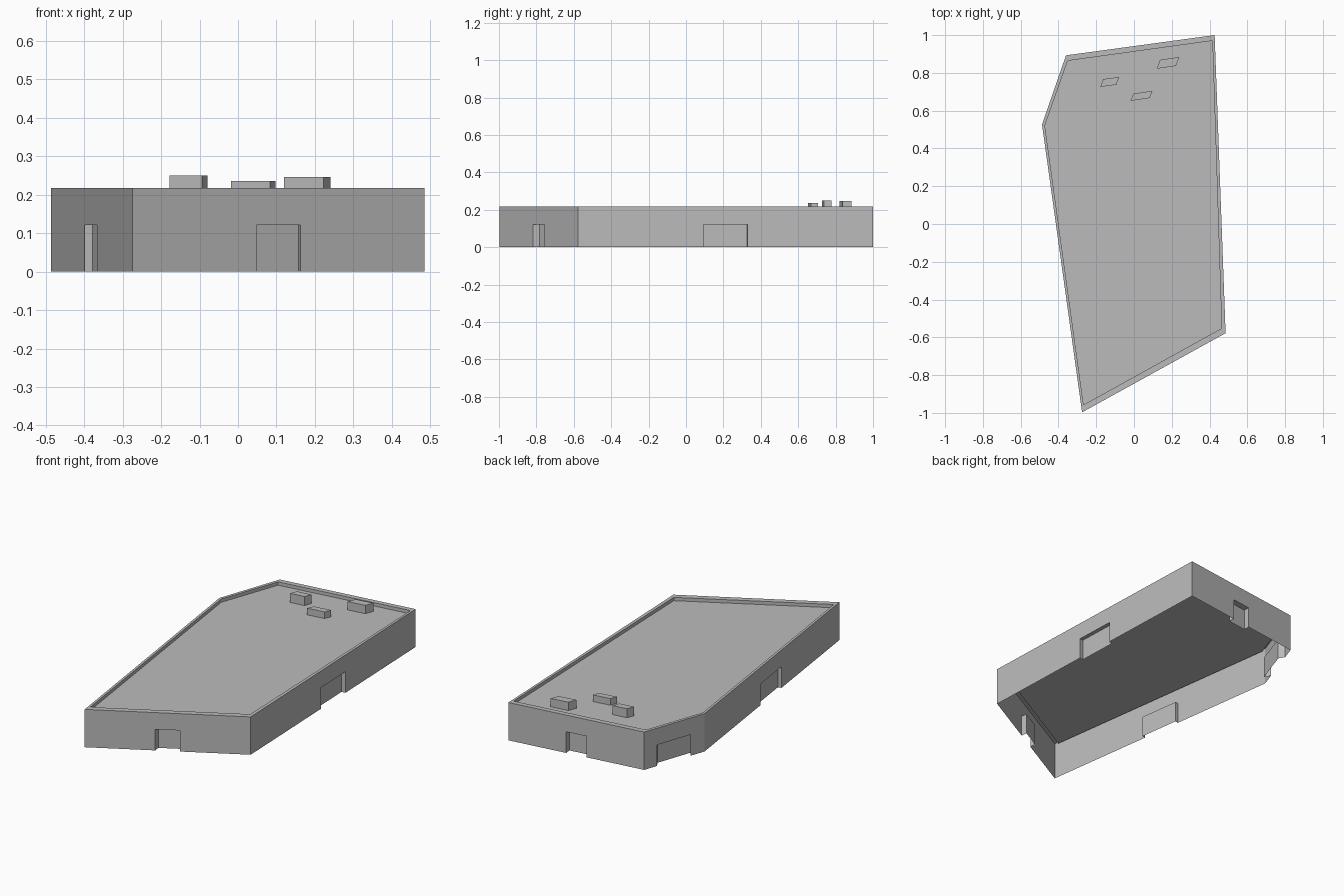
import bpy
import bmesh
from mathutils import Vector

cube = bpy.data.objects.get("Cube")
if cube:
    bpy.data.objects.remove(cube, do_unlink=True)

WALL_TOP, ROOF, DOOR_TOP = 0.217, 0.198, 0.121

# One plain grey for the whole building
grey = bpy.data.materials.new("light_grey")
grey.use_nodes = True
colour = (0.5, 0.5, 0.5, 1)
grey.diffuse_color = colour
grey.node_tree.nodes["Principled BSDF"].inputs["Base Color"].default_value = colour


def make_part(name, faces):
    """Make an object from a list of faces, each a list of points."""
    bm = bmesh.new()
    for points in faces:
        bm.faces.new([bm.verts.new(p) for p in points])
    bmesh.ops.remove_doubles(bm, verts=bm.verts, dist=0.0001)
    mesh = bpy.data.meshes.new(name)
    bm.to_mesh(mesh)
    bm.free()
    mesh.materials.append(grey)
    obj = bpy.data.objects.new(name, mesh)
    bpy.context.collection.objects.link(obj)
    return obj


def at(p, z):
    return Vector((p[0], p[1], z))


def band(loop_a, z_a, loop_b, z_b):
    """Quads joining two closed loops."""
    n = len(loop_a)
    return [[at(loop_a[i], z_a), at(loop_a[(i + 1) % n], z_a),
             at(loop_b[(i + 1) % n], z_b), at(loop_b[i], z_b)] for i in range(n)]


# Footprint corners, counter-clockwise from the front, and the parapet's inner edge
outline = [(-0.275, -0.997), (0.485, -0.578), (0.427, 1.0), (-0.36, 0.893), (-0.487, 0.527)]
inner = [(-0.267, -0.957), (0.464, -0.552), (0.415, 0.97), (-0.351, 0.864), (-0.472, 0.522)]

# Doorway on each side: start, end along the wall, and the recess offset
doors = [
    ("front", 0.425, 0.575, (-0.005, 0.035)),
    ("left", 0.425, 0.575, (-0.023, -0.004)),
    ("back", 0.425, 0.575, (0.002, -0.035)),
    ("corner", 0.21, 0.77, (0.02, -0.035)),
    ("right", 0.415, 0.57, (0.02, 0.003)),
]

# Walls with a notch for each doorway, and the recess behind it
walls = []
for i, (side, start, end, push) in enumerate(doors):
    a, b = at(outline[i], 0), at(outline[(i + 1) % len(outline)], 0)
    p, q = a.lerp(b, start), a.lerp(b, end)
    inward = at(push, 0)
    up, top = Vector((0, 0, DOOR_TOP)), Vector((0, 0, WALL_TOP))
    walls.append([a, p, p + up, q + up, q, b, b + top, a + top])
    p2, q2 = p + inward, q + inward
    make_part(side + "_doorway", [
        [p2, q2, q2 + up, p2 + up],
        [p, p2, p2 + up, p + up],
        [q2, q, q + up, q2 + up],
        [p + up, p2 + up, q2 + up, q + up],
    ])
make_part("outer_walls", walls)

# Parapet rim and its inner face, then the sunken roof
make_part("parapet", band(outline, WALL_TOP, inner, WALL_TOP) + band(inner, WALL_TOP, inner, ROOF))
make_part("roof", [[at(p, ROOF) for p in inner]])

# Skewed rooftop units: front corner, width vector, depth vector, top height
units = [
    ((-0.178, 0.726), (0.084, 0.011), (0.015, 0.041), 0.25),
    ((-0.018, 0.652), (0.101, 0.015), (0.015, 0.038), 0.236),
    ((0.12, 0.822), (0.102, 0.015), (0.018, 0.047), 0.246),
]
for i, (corner, width, depth, height) in enumerate(units, 1):
    o, w, d = Vector(corner), Vector(width), Vector(depth)
    base = [o, o + w, o + w + d, o + d]
    make_part(f"roof_unit_{i}", band(base, ROOF, base, height) + [[at(p, height) for p in base]])
